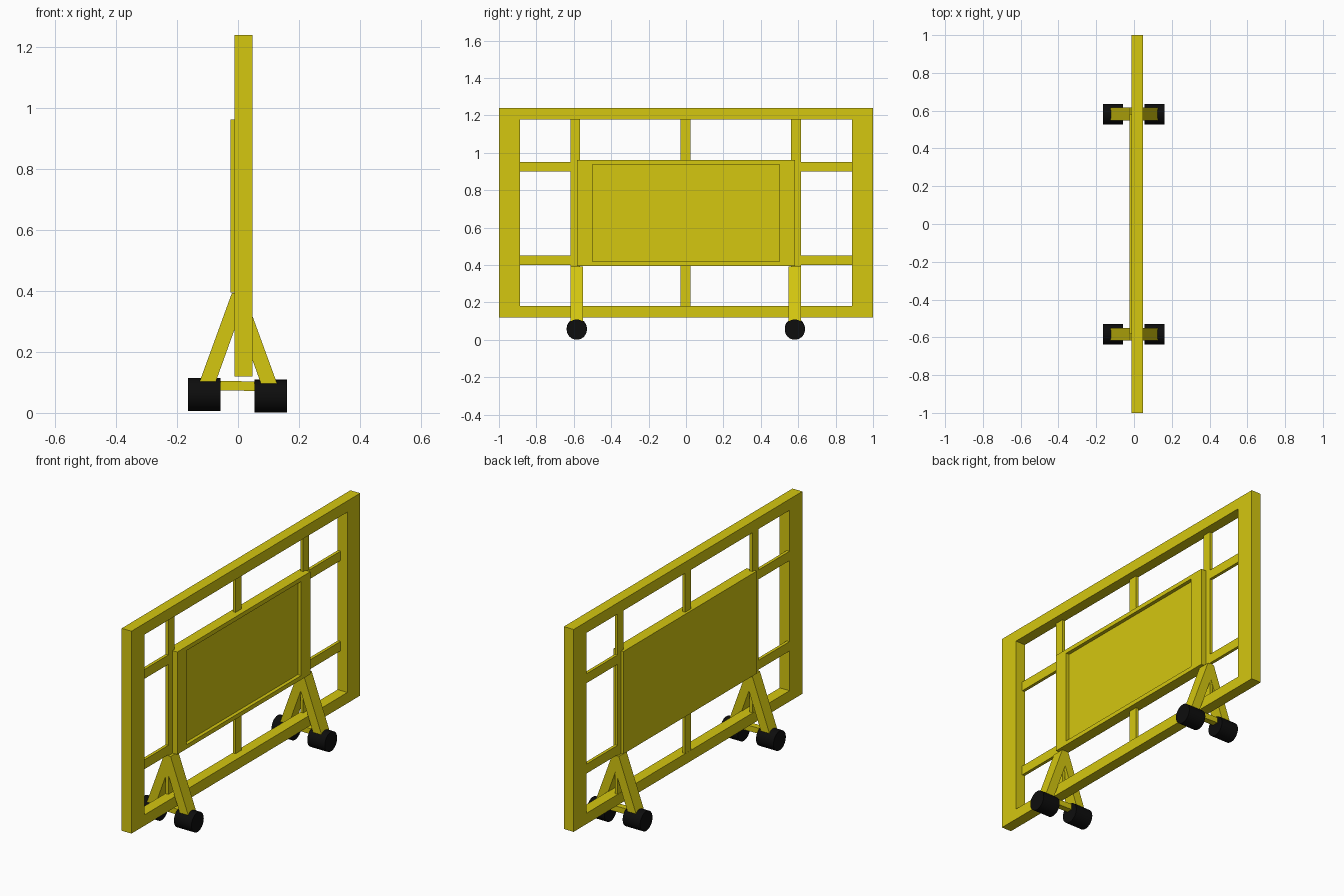
import bpy, bmesh, math

cube = bpy.data.objects.get("Cube")
if cube:
    bpy.data.objects.remove(cube, do_unlink=True)


def material(name, color):
    m = bpy.data.materials.new(name)
    m.use_nodes = True
    m.diffuse_color = color
    m.node_tree.nodes["Principled BSDF"].inputs["Base Color"].default_value = color
    return m


YELLOW = material("safety yellow", (0.66, 0.57, 0.005, 1))
BLACK = material("black rubber", (0.004, 0.004, 0.004, 1))


def finish(name, bm, mat):
    bmesh.ops.recalc_face_normals(bm, faces=bm.faces)
    mesh = bpy.data.meshes.new(name)
    bm.to_mesh(mesh)
    bm.free()
    mesh.materials.append(mat)
    obj = bpy.data.objects.new(name, mesh)
    bpy.context.collection.objects.link(obj)
    return obj


def add_box(bm, x, y, z):
    """Box from (low, high) ranges."""
    verts = bmesh.ops.create_cube(bm, size=1)["verts"]
    for v in verts:
        v.co = [(r[0] + r[1]) / 2 + c * (r[1] - r[0]) for r, c in zip((x, y, z), v.co)]
    return verts


def box(name, x, y, z, mat=YELLOW):
    bm = bmesh.new()
    add_box(bm, x, y, z)
    return finish(name, bm, mat)


# Outer frame: one rectangle with an inset opening, extruded across x
bm = bmesh.new()
near, far = -0.012, 0.048
loops = []
for x in (near, far):
    for y, z0, z1 in ((1, 0.12, 1.24), (0.888, 0.18, 1.178)):
        loops.append([bm.verts.new((x, *p)) for p in ((-y, z0), (y, z0), (y, z1), (-y, z1))])
for a, b in ((0, 1), (2, 3), (0, 2), (1, 3)):
    for i in range(4):
        j = (i + 1) % 4
        bm.faces.new((loops[a][i], loops[a][j], loops[b][j], loops[b][i]))
finish("outer_frame", bm, YELLOW)

# Thin lattice bars
bar_x = (-0.011, 0.006)
for name, y in (("front", -0.592), ("middle", -0.003), ("back", 0.588)):
    box(name + "_upright_bar", bar_x, (y - 0.026, y + 0.026), (0.18, 1.178))
for name, z in (("lower", 0.425), ("upper", 0.925)):
    box(name + "_cross_bar", bar_x, (-0.888, 0.888), (z - 0.026, z + 0.026))

# Centre panel with a shallow recess on one face
bm = bmesh.new()
add_box(bm, (-0.025, 0.036), (-0.582, 0.582), (0.395, 0.962))
bm.normal_update()
face = max(bm.faces, key=lambda f: f.calc_center_median().x)
inner = bmesh.ops.inset_region(bm, faces=[face], thickness=0.033)["faces"]
for v in face.verts:
    v.co.y = math.copysign(0.5, v.co.y)
walls = bmesh.ops.extrude_face_region(bm, geom=[face])
for v in [g for g in walls["geom"] if isinstance(g, bmesh.types.BMVert)]:
    v.co.x -= 0.02
if face.is_valid:
    bmesh.ops.delete(bm, geom=[face], context="FACES_ONLY")
finish("centre_panel", bm, YELLOW)

# Two wheeled stands
half_profile = [(0.02, 0.393), (0.134, 0.08), (0.081, 0.08)]
apex = (0, 0.305)
profile = half_profile + [apex] + [(-x, z) for x, z in reversed(half_profile)]
for end, y in (("front", -0.584), ("back", 0.582)):
    # A-shaped pair of legs
    bm = bmesh.new()
    face = bm.faces.new([bm.verts.new((x, y - 0.034, z)) for x, z in profile])
    side = bmesh.ops.extrude_face_region(bm, geom=[face])["geom"]
    for v in side:
        if isinstance(v, bmesh.types.BMVert):
            v.co.y += 0.068
    finish(end + "_legs", bm, YELLOW)

    # Axle, slightly lower on the left
    axle = box(end + "_axle", (-0.09, 0.09), (y - 0.017, y + 0.017), (0.073, 0.104))
    for v in axle.data.vertices:
        v.co.z -= 0.02 * v.co.x

    # Rollers
    for name, x, z in (("right", -0.111, 0.061), ("left", 0.108, 0.055)):
        bpy.ops.mesh.primitive_cylinder_add(
            vertices=32, radius=0.054, depth=0.107,
            location=(x, y, z), rotation=(0, math.pi / 2, 0))
        wheel = bpy.context.object
        wheel.name = end + "_" + name + "_wheel"
        wheel.data.materials.append(BLACK)
        bpy.ops.object.shade_smooth_by_angle()
